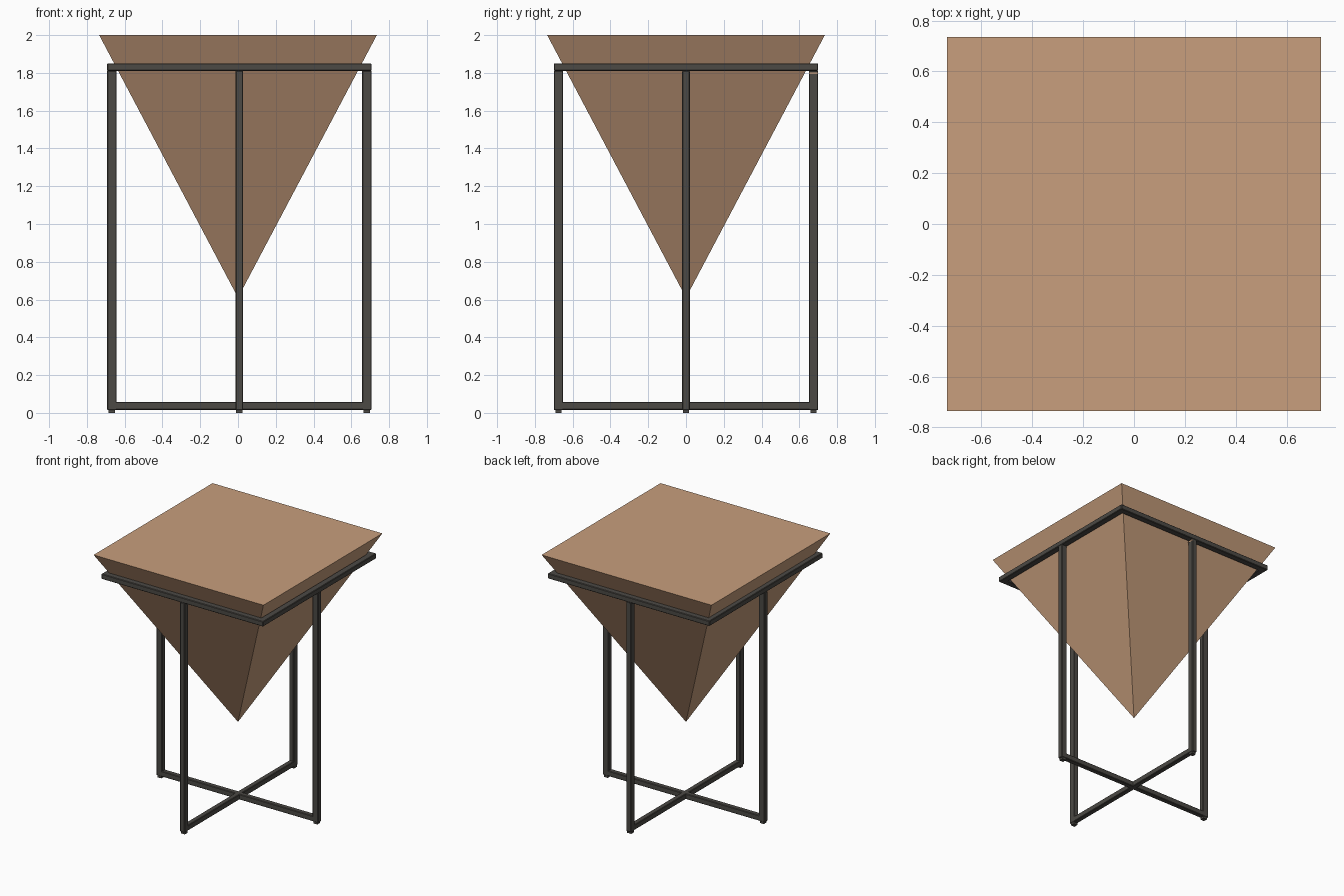
import bpy, bmesh

if "Cube" in bpy.data.objects:
    bpy.data.objects.remove(bpy.data.objects["Cube"])

def mat(name, c):
    m = bpy.data.materials.new(name)
    m.diffuse_color = (*c, 1)
    m.use_nodes = True
    m.node_tree.nodes["Principled BSDF"].inputs["Base Color"].default_value = m.diffuse_color
    return m

wood = mat("tan wood", (0.58, 0.345, 0.205))
metal = mat("dark metal", (0.072, 0.067, 0.059))
CX = 0.007           # the frame sits slightly off centre in x

def finish(name, bm, m, bevel=0):
    bmesh.ops.recalc_face_normals(bm, faces=bm.faces)
    me = bpy.data.meshes.new(name)
    bm.to_mesh(me)
    bm.free()
    ob = bpy.data.objects.new(name, me)
    bpy.context.collection.objects.link(ob)
    me.materials.append(m)
    if bevel:
        b = ob.modifiers.new("bevel", 'BEVEL')
        b.width = bevel
        b.segments = 1
    return ob

def box(name, x, y, z, m=metal, bevel=0.004):
    bm = bmesh.new()
    bmesh.ops.create_cube(bm, size=1)
    for v in bm.verts:
        for i, (a, b) in enumerate((x, y, z)):
            v.co[i] = a if v.co[i] < 0 else b
    return finish(name, bm, m, bevel)

# inverted solid pyramid with flat table top
bm = bmesh.new()
h = 0.735
top = [bm.verts.new((x, y, 2.0)) for x, y in ((-h, -h), (h, -h), (h, h), (-h, h))]
apex = bm.verts.new((0, 0, 0.61))
bm.faces.new(top)
for i in range(4):
    bm.faces.new((top[i], top[(i + 1) % 4], apex))
finish("pyramid_top", bm, wood)

# mitred square rim holding the pyramid
bm = bmesh.new()
loops = []
for r, z in ((0.70, 1.81), (0.70, 1.85), (0.65, 1.85), (0.65, 1.81)):
    loops.append([bm.verts.new((CX + sx * r, sy * r, z))
                  for sx, sy in ((-1, -1), (1, -1), (1, 1), (-1, 1))])
for k in range(4):
    a, b = loops[k], loops[(k + 1) % 4]
    for i in range(4):
        j = (i + 1) % 4
        bm.faces.new((a[i], a[j], b[j], b[i]))
finish("square_rim", bm, metal, 0.004)

# legs at the middle of each side, with small feet
for name, dx, dy in (("front", 0, -1), ("back", 0, 1), ("left", -1, 0), ("right", 1, 0)):
    def span(d, lo, hi, half):
        return (-half, half) if d == 0 else tuple(sorted((d * lo, d * hi)))
    def shift(s):
        return (s[0] + CX, s[1] + CX)
    x, y = span(dx, 0.65, 0.70, 0.02), span(dy, 0.65, 0.70, 0.02)
    box(name + "_leg", shift(x), y, (0.015, 1.812))
    fx, fy = span(dx, 0.658, 0.692, 0.017), span(dy, 0.658, 0.692, 0.017)
    box(name + "_foot", shift(fx), fy, (0, 0.02), bevel=0)

# crossed floor bars
box("floor_bar_x", (CX - 0.66, CX + 0.66), (-0.02, 0.02), (0.016, 0.058))
for name, s in (("front", -1), ("back", 1)):
    box("floor_bar_" + name, (CX - 0.02, CX + 0.02),
        tuple(sorted((s * 0.01, s * 0.66))), (0.016, 0.058))

# thin tan strip at the top of the back leg
box("leg_strip", (CX + 0.015, CX + 0.021), (0.65, 0.70), (1.795, 1.803), wood, 0)
